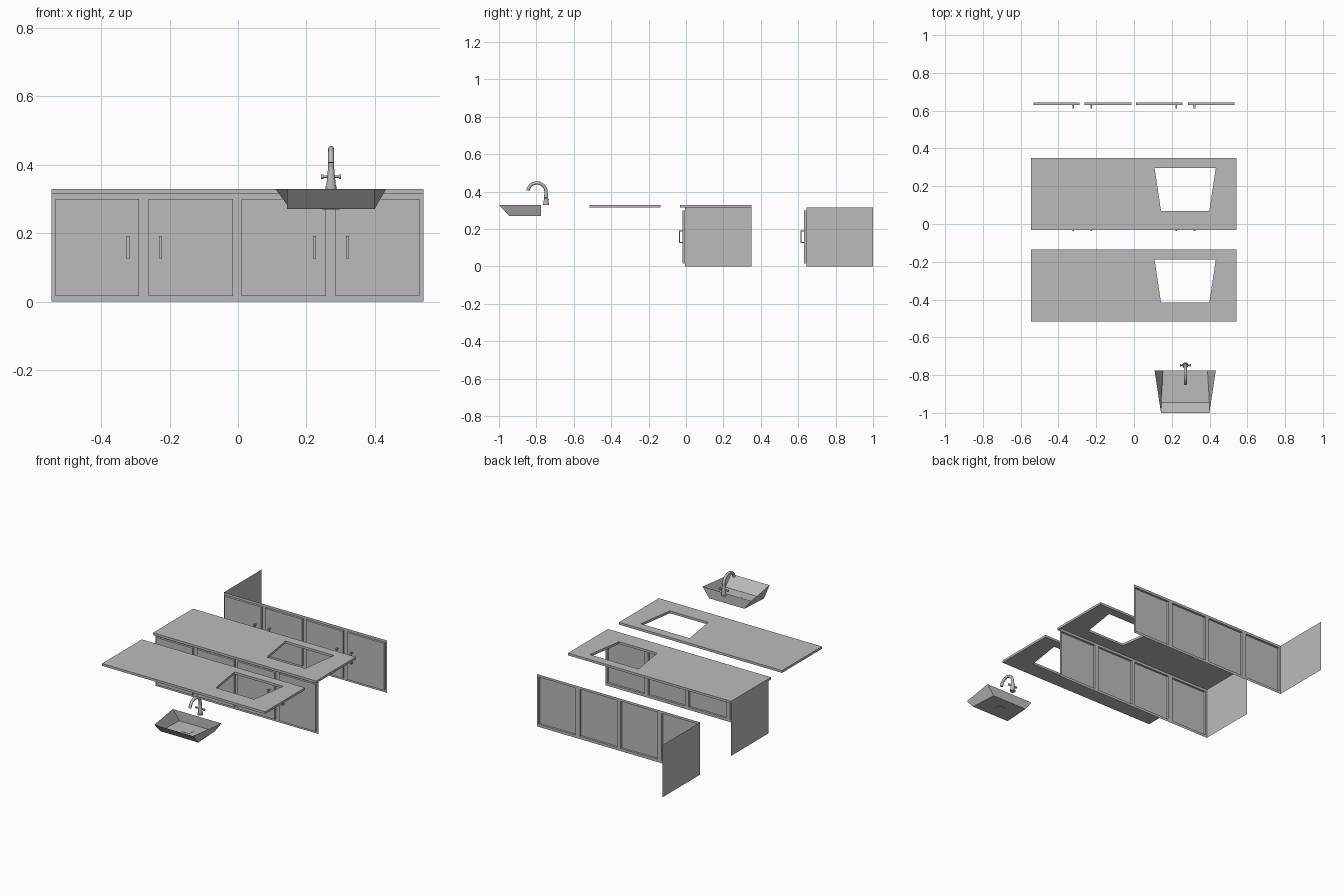
import bpy, bmesh, math
from mathutils import Vector, Matrix

cube = bpy.data.objects.get("Cube")
if cube:
    bpy.data.objects.remove(cube, do_unlink=True)

grey = bpy.data.materials.new("plain grey")
grey.use_nodes = True
COLOUR = (0.5, 0.5, 0.5, 1)
grey.diffuse_color = COLOUR
grey.node_tree.nodes["Principled BSDF"].inputs["Base Color"].default_value = COLOUR

LEFT, RIGHT, HEIGHT, TOP = -0.545, 0.542, 0.315, 0.329
DOORS = [(-0.533, -0.289), (-0.261, -0.014), (0.01, 0.257), (0.285, 0.531)]
BASIN_X = 0.271


def add_object(name, bm, smooth=False):
    mesh = bpy.data.meshes.new(name)
    bm.to_mesh(mesh)
    bm.free()
    mesh.materials.append(grey)
    obj = bpy.data.objects.new(name, mesh)
    bpy.context.collection.objects.link(obj)
    if smooth:
        bpy.ops.object.select_all(action='DESELECT')
        obj.select_set(True)
        bpy.context.view_layer.objects.active = obj
        bpy.ops.object.shade_smooth_by_angle(angle=math.radians(40))
    return obj


def add_box(bm, low, high):
    low, high = Vector(low), Vector(high)
    matrix = Matrix.Translation((low + high) / 2) @ Matrix.Diagonal((*(high - low), 1))
    bmesh.ops.create_cube(bm, size=1, matrix=matrix)


def add_cone(bm, centre, r1, r2, depth, axis='Z'):
    turn = Matrix.Rotation(math.pi / 2, 4, 'Y') if axis == 'X' else Matrix()
    bmesh.ops.create_cone(bm, cap_ends=True, segments=16, radius1=r1, radius2=r2,
                          depth=depth, matrix=Matrix.Translation(centre) @ turn)


def trapezoid(bm, y_front, y_back, front, back, z):
    """Four points, wider at the back, centred on the basin."""
    return [bm.verts.new(p) for p in (
        (BASIN_X - front, y_front, z), (BASIN_X + front, y_front, z),
        (BASIN_X + back, y_back, z), (BASIN_X - back, y_back, z))]


def build_cabinet(prefix, y):
    # Front sheet with the doors pushed out of it, and one end panel
    bm = bmesh.new()
    xs = [LEFT] + [x for door in DOORS for x in door] + [RIGHT]
    zs = [0, 0.016, 0.3, HEIGHT]
    grid = [[bm.verts.new((x, y, z)) for z in zs] for x in xs]
    door_faces = []
    for i in range(len(xs) - 1):
        for j in range(len(zs) - 1):
            face = bm.faces.new((grid[i][j], grid[i + 1][j],
                                 grid[i + 1][j + 1], grid[i][j + 1]))
            if i % 2 and j == 1:
                door_faces.append(face)
    back = [bm.verts.new((LEFT, y + 0.356, z)) for z in (HEIGHT, 0)]
    bm.faces.new(grid[0] + back)
    pushed = bmesh.ops.extrude_discrete_faces(bm, faces=door_faces)["faces"]
    for face in pushed:
        bmesh.ops.translate(bm, verts=face.verts, vec=(0, -0.013, 0))
    add_object(prefix + "_cabinet", bm)

    # Bar handles standing off the doors
    bm = bmesh.new()
    front = y - 0.013
    for x in (-0.322, -0.226, 0.224, 0.32):
        a, b = x - 0.0045, x + 0.0045
        add_box(bm, (a, front - 0.019, 0.125), (b, front - 0.013, 0.192))
        for z in (0.125, 0.186):
            add_box(bm, (a, front - 0.013, z), (b, front, z + 0.006))
    add_object(prefix + "_handles", bm)


def build_counter(name, y):
    # Flat ring around the basin opening, thickened downward
    bm = bmesh.new()
    outer = [bm.verts.new(p) for p in ((LEFT, y, TOP), (RIGHT, y, TOP),
                                       (RIGHT, y + 0.38, TOP), (LEFT, y + 0.38, TOP))]
    inner = trapezoid(bm, y + 0.1, y + 0.327, 0.128, 0.162, TOP)
    for i in range(4):
        k = (i + 1) % 4
        bm.faces.new((outer[i], outer[k], inner[k], inner[i]))
    solid = add_object(name, bm).modifiers.new("thickness", 'SOLIDIFY')
    solid.thickness = TOP - HEIGHT
    solid.offset = -1


build_cabinet("middle", -0.006)
build_cabinet("back", 0.644)
build_counter("middle_countertop", -0.031)
build_counter("front_countertop", -0.516)

# Basin: open tapered bowl
bm = bmesh.new()
rim = trapezoid(bm, -1.0, -0.776, 0.128, 0.162, TOP)
floor = trapezoid(bm, -0.946, -0.776, 0.128, 0.118, 0.27)
bm.faces.new(floor)
for i in range(4):
    k = (i + 1) % 4
    bm.faces.new((rim[k], rim[i], floor[i], floor[k]))
add_object("basin", bm)

# Drain plate
bm = bmesh.new()
add_box(bm, (BASIN_X - 0.025, -0.885, 0.2685), (BASIN_X + 0.025, -0.84, 0.2715))
add_object("drain_plate", bm)

# Tap body with side knobs
TAP_X, TAP_Y = 0.272, -0.748
bm = bmesh.new()
add_cone(bm, (TAP_X, TAP_Y, 0.333), 0.016, 0.016, 0.008)
add_cone(bm, (TAP_X, TAP_Y, 0.363), 0.014, 0.009, 0.054)
add_cone(bm, (TAP_X, TAP_Y, 0.365), 0.0035, 0.0035, 0.054, 'X')
for side in (-1, 1):
    add_cone(bm, (TAP_X + side * 0.026, TAP_Y, 0.365), 0.0065, 0.0065, 0.007, 'X')
add_object("tap_body", bm, smooth=True)

# Arched spout: swept circle with a collar at its mouth
bm = bmesh.new()
ARC, R, SIDES = 0.049, 0.0085, 12
path = [(Vector((TAP_X, TAP_Y, 0.37)), 0.0)]
path += [(Vector((TAP_X, TAP_Y - ARC + ARC * math.cos(a), 0.397 + ARC * math.sin(a))), a)
         for a in (math.radians(170) * i / 16 for i in range(17))]
rings = []
for point, a in path:
    outward = Vector((0, math.cos(a), math.sin(a)))
    rings.append([bm.verts.new(point + R * (Vector((1, 0, 0)) * math.cos(t) + outward * math.sin(t)))
                  for t in (math.tau * s / SIDES for s in range(SIDES))])
for low, high in zip(rings, rings[1:]):
    for s in range(SIDES):
        k = (s + 1) % SIDES
        bm.faces.new((low[s], low[k], high[k], high[s]))
bm.faces.new(rings[-1])
bm.faces.new(rings[0][::-1])
bmesh.ops.recalc_face_normals(bm, faces=bm.faces[:])
add_object("tap_spout", bm, smooth=True)
